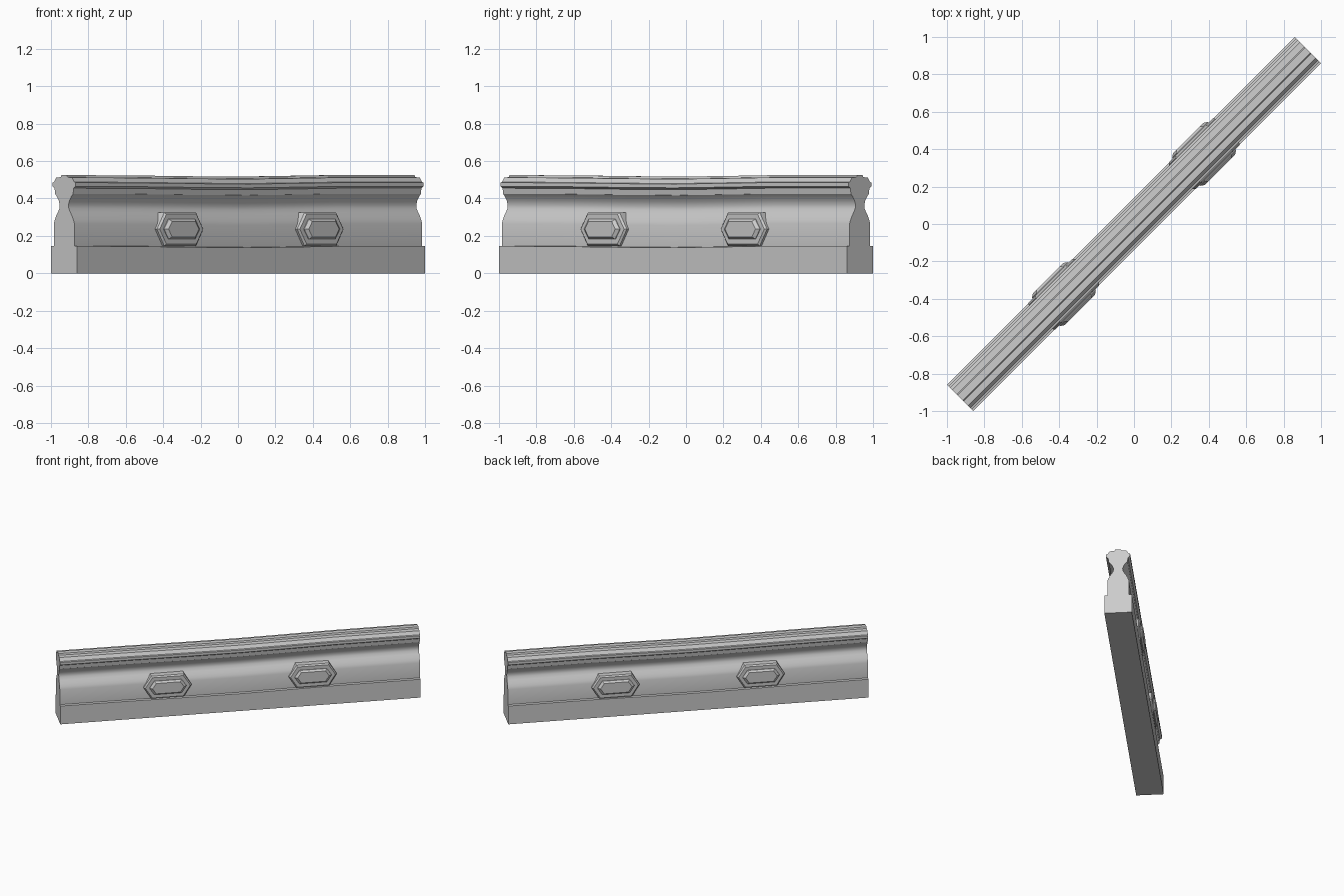
import bpy, bmesh, math
from mathutils import Matrix

if "Cube" in bpy.data.objects:
    bpy.data.objects.remove(bpy.data.objects["Cube"])

TURN = Matrix.Rotation(math.radians(45), 4, 'Z')   # the wall runs diagonally


def finish(name, bm):
    bmesh.ops.recalc_face_normals(bm, faces=bm.faces)
    mesh = bpy.data.meshes.new(name)
    bm.to_mesh(mesh)
    bm.free()
    mesh.transform(TURN)
    obj = bpy.data.objects.new(name, mesh)
    bpy.context.collection.objects.link(obj)
    bpy.context.view_layer.objects.active = obj
    obj.select_set(True)
    bpy.ops.object.shade_smooth_by_angle(angle=math.radians(28))
    obj.select_set(False)
    return obj


def loft(name, rings):
    """Skin closed rings of equal length and cap both ends."""
    bm = bmesh.new()
    loops = [[bm.verts.new(p) for p in ring] for ring in rings]
    n = len(loops[0])
    for a, b in zip(loops, loops[1:]):
        for i in range(n):
            j = (i + 1) % n
            bm.faces.new((a[i], a[j], b[j], b[i]))
    bm.faces.new(loops[0])
    bm.faces.new(loops[-1])
    return finish(name, bm)


# Half profile of the moulded wall: (half width, height)
half = [(.099, 0), (.099, .145), (.078, .147), (.078, .265), (.071, .285),
        (.061, .305), (.048, .325), (.036, .345), (.033, .365), (.041, .39),
        (.056, .412), (.068, .425), (.072, .455), (.087, .465), (.087, .485),
        (.076, .488), (.06, .512), (.025, .514), (.02, .525)]
profile = half + [(-w, z) for w, z in reversed(half)]

# Stations along the length with the slight sag of the worn stone
stations = [(-1.315, 0), (-.8, -.002), (-.4, -.006), (0, -.008), (.3, -.005),
            (.7, 0), (1.315, 0)]
loft("moulded_wall", [[(u, w, z + sag * min(1, z / .145)) for w, z in profile]
                      for u, sag in stations])


# Raised hexagonal bosses, two on each face
def hexagon(u, v, z, tip, flat, high):
    pts = [(-tip, 0), (-flat, high), (flat, high), (tip, 0),
           (flat, -high), (-flat, -high)]
    return [(u + a, v, z + b) for a, b in pts]


for side, face in ((-1, "front"), (1, "back")):
    for u, end in ((-.53, "left"), (.53, "right")):
        z = .236
        loft(f"{face}_{end}_boss_plate", [
            hexagon(u, side * .035, z, .175, .12, .089),
            hexagon(u, side * .092, z, .175, .12, .089),
            hexagon(u, side * .102, z, .164, .113, .08)])
        loft(f"{face}_{end}_boss_centre", [
            hexagon(u, side * .09, z, .135, .1, .053),
            hexagon(u, side * .106, z, .135, .1, .053),
            hexagon(u, side * .12, z, .115, .088, .041)])
